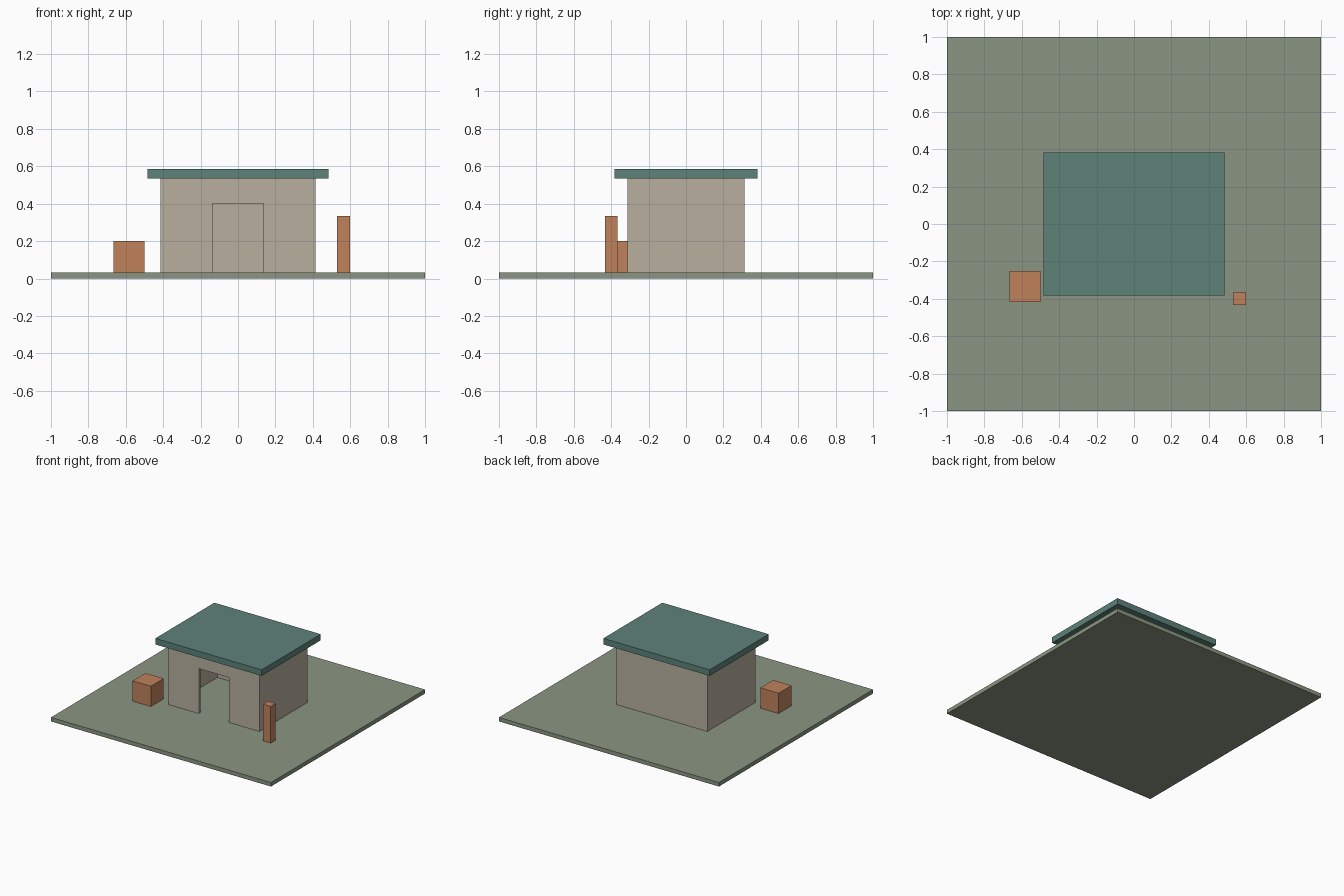
import bpy
import bmesh

if "Cube" in bpy.data.objects:
    bpy.data.objects.remove(bpy.data.objects["Cube"])


def material(name, rgb):
    mat = bpy.data.materials.new(name)
    mat.diffuse_color = (*rgb, 1.0)
    mat.use_nodes = True
    mat.node_tree.nodes["Principled BSDF"].inputs["Base Color"].default_value = mat.diffuse_color
    return mat


SAGE = material("sage ground", (0.258, 0.305, 0.225))
STONE = material("beige plaster", (0.485, 0.435, 0.345))
TEAL = material("teal roof", (0.110, 0.225, 0.190))
WOOD = material("orange wood", (0.530, 0.225, 0.107))


def box(name, x, y, z, mat):
    """Box spanning the given (min, max) ranges."""
    bm = bmesh.new()
    bmesh.ops.create_cube(bm, size=1.0)
    for v in bm.verts:
        v.co = [(r[0] + r[1]) / 2 + c * (r[1] - r[0])
                for c, r in zip(v.co, (x, y, z))]
    mesh = bpy.data.meshes.new(name)
    bm.to_mesh(mesh)
    bm.free()
    mesh.materials.append(mat)
    obj = bpy.data.objects.new(name, mesh)
    bpy.context.collection.objects.link(obj)
    return obj


FLOOR, EAVES = 0.033, 0.535      # wall bottom and top
HX, HY, T = 0.4135, 0.3125, 0.025  # half width, half depth, wall thickness
DOOR, DOOR_TOP = 0.1375, 0.402   # door half width and head height

# Ground slab
box("ground_slab", (-1, 1), (-1, 1), (0, FLOOR), SAGE)

# Hollow hut: back wall, mirrored sides and front panels, lintel over the door
box("back_wall", (-HX, HX), (HY - T, HY), (FLOOR, EAVES), STONE)
for side, s in (("left", -1), ("right", 1)):
    box(side + "_wall", sorted((s * (HX - T), s * HX)),
        (-HY + T, HY - T), (FLOOR, EAVES), STONE)
    box(side + "_front_panel", sorted((s * DOOR, s * HX)),
        (-HY, -HY + T), (FLOOR, EAVES), STONE)
box("door_lintel", (-DOOR, DOOR), (-HY, -HY + T), (DOOR_TOP, EAVES), STONE)

# Flat overhanging roof
box("roof", (-0.4833, 0.4833), (-0.3833, 0.3833), (EAVES, 0.585), TEAL)

# Crate and post standing outside
box("crate", (-0.6667, -0.5), (-0.4167, -0.25), (FLOOR, 0.2), WOOD)
box("post", (0.53, 0.6), (-0.433, -0.367), (FLOOR, 0.334), WOOD)
